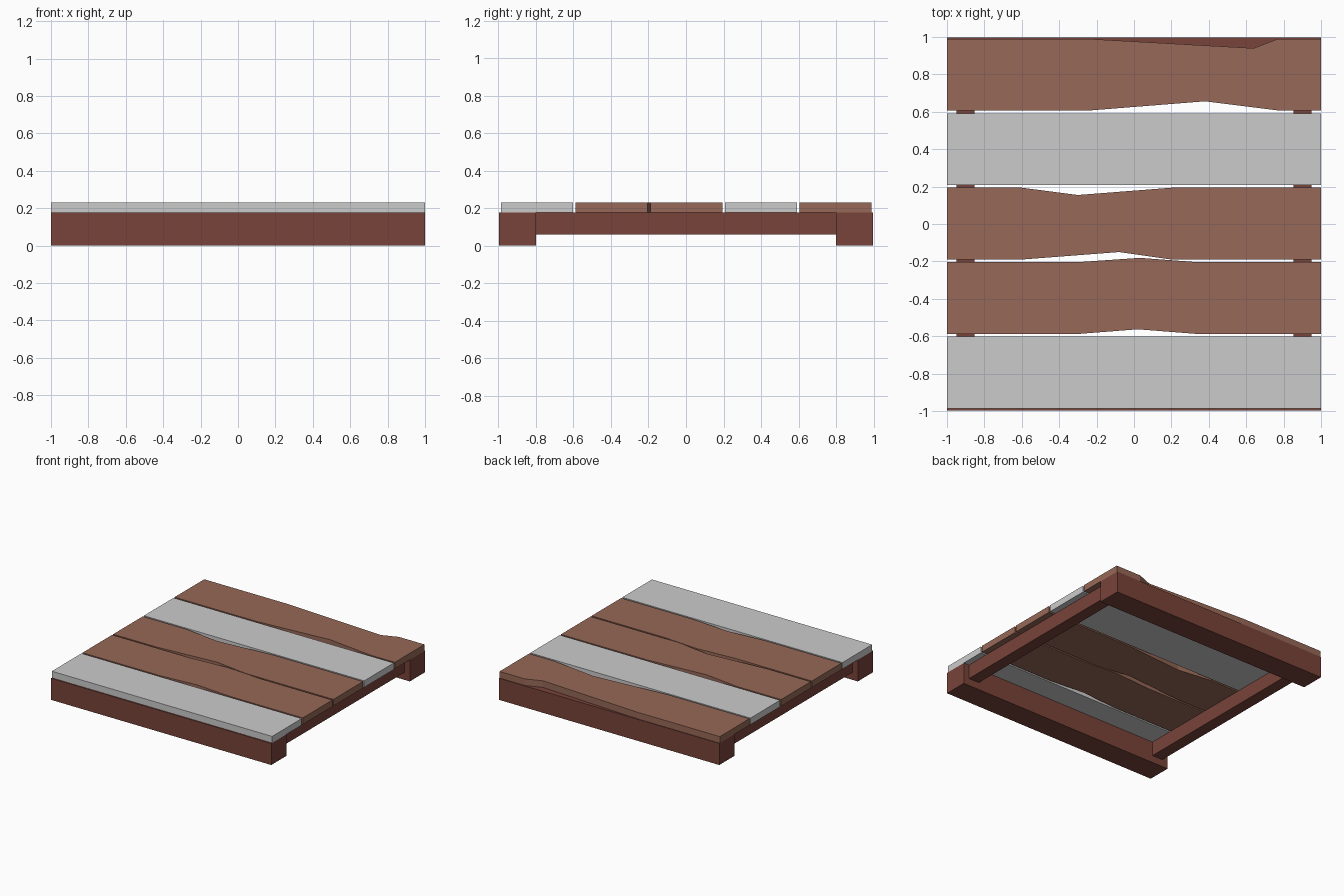
import bpy, bmesh

if "Cube" in bpy.data.objects:
    bpy.data.objects.remove(bpy.data.objects["Cube"])

def material(name, rgb):
    m = bpy.data.materials.new(name)
    m.diffuse_color = (*rgb, 1)
    m.use_nodes = True
    m.node_tree.nodes["Principled BSDF"].inputs["Base Color"].default_value = m.diffuse_color
    return m

dark_wood = material("dark_wood", (0.19, 0.057, 0.042))
brown_wood = material("brown_wood", (0.31, 0.14, 0.095))

def slab(name, outline, z0, z1, mat=None):
    """Extrude a flat xy outline (counter-clockwise) from z0 to z1."""
    bm = bmesh.new()
    face = bm.faces.new([bm.verts.new((x, y, z0)) for x, y in outline])
    top = bmesh.ops.extrude_face_region(bm, geom=[face])["geom"]
    for v in top:
        if isinstance(v, bmesh.types.BMVert):
            v.co.z = z1
    bmesh.ops.recalc_face_normals(bm, faces=bm.faces)
    me = bpy.data.meshes.new(name)
    bm.to_mesh(me)
    bm.free()
    ob = bpy.data.objects.new(name, me)
    bpy.context.collection.objects.link(ob)
    if mat:
        me.materials.append(mat)
    return ob

def rect(x0, x1, y0, y1):
    return [(x0, y0), (x1, y0), (x1, y1), (x0, y1)]

BASE = 0.177
TOP = 0.231

# Supporting beams under the front and back edges
slab("front_beam", rect(-1, 1, -0.996, -0.8), 0, BASE, dark_wood)
slab("back_beam", rect(-1, 1, 0.8, 0.996), 0, BASE, dark_wood)

# Cross beams joining them
slab("left_cross_beam", rect(-0.95, -0.853, -0.8, 0.8), 0.06, BASE, dark_wood)
slab("right_cross_beam", rect(0.853, 0.95, -0.8, 0.8), 0.06, BASE, dark_wood)

# Deck planks: optional (x, y offset) points along the front and back edges
planks = [
    ("front_plank", None, [], []),
    ("bowed_plank", brown_wood,
     [(-0.3, 0), (0.02, 0.025), (0.34, 0)],
     [(-0.3, 0), (0.03, 0.023), (0.34, 0)]),
    ("middle_plank", brown_wood,
     [(-0.6, 0), (-0.08, 0.04), (0.2, 0)],
     [(-0.6, 0), (-0.3, -0.039), (0.2, 0)]),
    ("rear_grey_plank", None, [], []),
    ("back_plank", brown_wood,
     [(-0.25, 0), (0.38, 0.05), (0.78, 0)],
     [(-0.25, 0), (0.64, -0.05), (0.77, 0)]),
]
for i, (name, mat, front, back) in enumerate(planks):
    centre = (i - 2) * 0.398 + 0.002
    y0, y1 = centre - 0.192, centre + 0.192
    outline = [(-1, y0)] + [(x, y0 + d) for x, d in front] + [(1, y0), (1, y1)]
    outline += [(x, y1 + d) for x, d in reversed(back)] + [(-1, y1)]
    slab(name, outline, BASE, TOP, mat)
